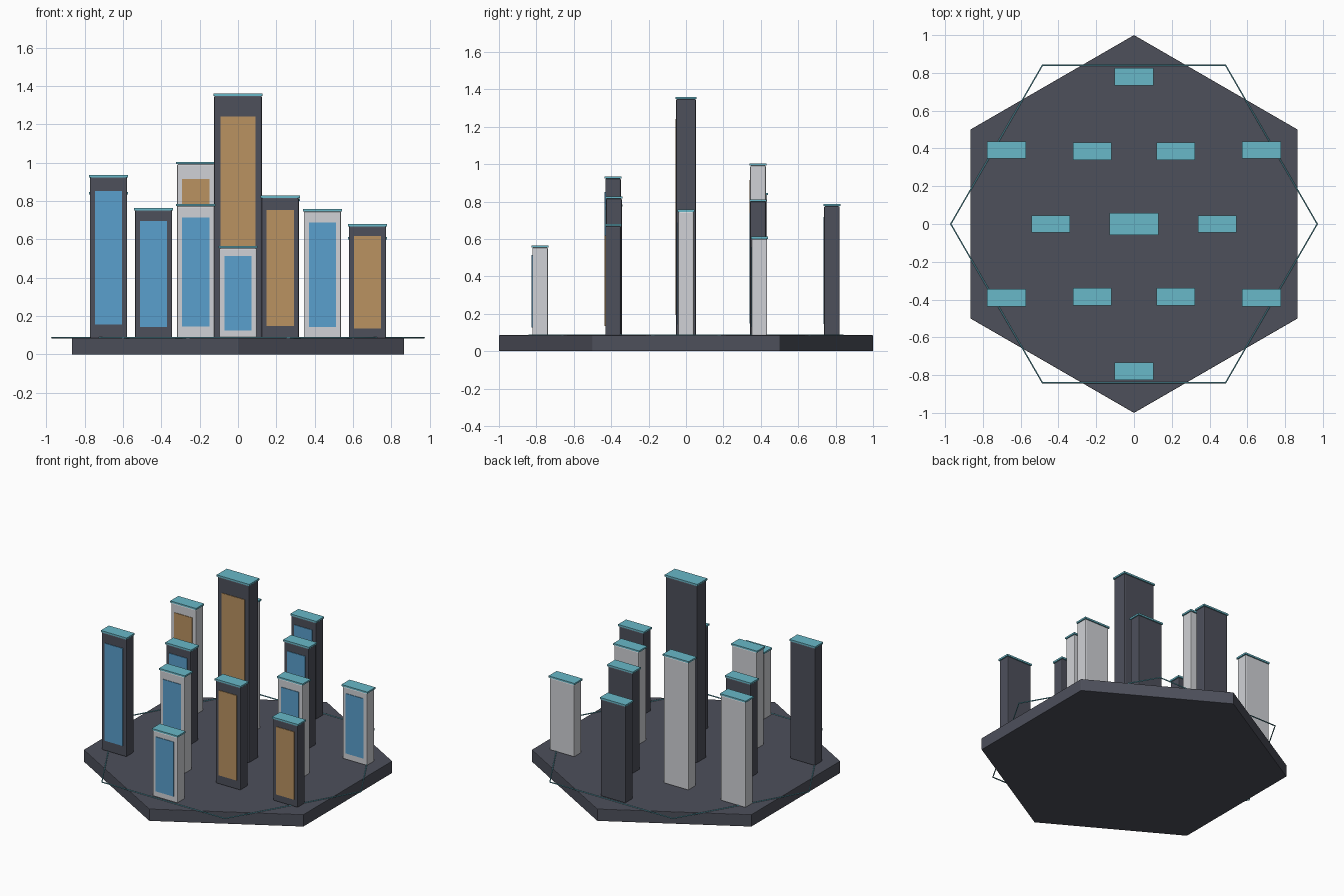
import bpy, math

if "Cube" in bpy.data.objects:
    bpy.data.objects.remove(bpy.data.objects["Cube"])


def material(name, rgb):
    m = bpy.data.materials.new(name)
    m.diffuse_color = (*rgb, 1)
    m.use_nodes = True
    m.node_tree.nodes["Principled BSDF"].inputs["Base Color"].default_value = m.diffuse_color
    return m


DARK = material("charcoal", (0.075, 0.08, 0.105))
LIGHT = material("pale grey", (0.63, 0.64, 0.67))
BLUE = material("blue glass", (0.10, 0.35, 0.61))
AMBER = material("amber glass", (0.49, 0.29, 0.12))
TEAL = material("teal", (0.14, 0.48, 0.58))

BASE_TOP = 0.086


def finish(obj, name, mat, bevel=0):
    obj.name = name
    obj.data.materials.append(mat)
    if bevel:
        mod = obj.modifiers.new("soft edges", 'BEVEL')
        mod.width = bevel
        mod.segments = 2
    return obj


def box(name, x, y, z0, z1, w, d, mat, bevel=0):
    bpy.ops.mesh.primitive_cube_add(size=1, location=(x, y, (z0 + z1) / 2))
    obj = bpy.context.object
    obj.scale = (w, d, z1 - z0)
    bpy.ops.object.transform_apply(location=False, rotation=False, scale=True)
    return finish(obj, name, mat, bevel)


def tower(name, x, y, top, body, glass, w=0.194, d=0.083):
    cap_z = top - 0.012
    h = cap_z - BASE_TOP
    mid = BASE_TOP + h / 2
    # body, front window plate and roof cap
    box(name + "_body", x, y, BASE_TOP - 0.002, cap_z, w, d, body, 0.006)
    box(name + "_window", x, y - d / 2, mid - 0.415 * h, mid + 0.415 * h,
        w * 0.73, 0.008, glass)
    box(name + "_cap", x, y, cap_z, top, w + 0.01, d + 0.008, TEAL)


# hexagonal base with corners pointing front and back
bpy.ops.mesh.primitive_cylinder_add(vertices=6, radius=1, depth=BASE_TOP,
                                    location=(0, 0, BASE_TOP / 2))
finish(bpy.context.object, "base", DARK, 0.003)

# thin hexagonal ring, turned 30 degrees from the base
ring = bpy.data.curves.new("ring", 'CURVE')
ring.dimensions = '3D'
ring.bevel_depth = 0.004
ring.bevel_resolution = 1
path = ring.splines.new('POLY')
path.points.add(5)
path.use_cyclic_u = True
for i, p in enumerate(path.points):
    a = math.radians(60 * i)
    p.co = (0.97 * math.cos(a), 0.97 * math.sin(a), BASE_TOP + 0.001, 1)
ring_obj = bpy.data.objects.new("ring", ring)
bpy.context.collection.objects.link(ring_obj)
ring.materials.append(TEAL)

# towers: x, y, top, body, window
tower("centre_tower", 0, 0, 1.36, DARK, AMBER, 0.248, 0.106)
layout = [
    (-0.675, -0.39, 0.935, DARK, BLUE),
    (-0.22, -0.385, 0.785, LIGHT, BLUE),
    (0.22, -0.385, 0.828, DARK, AMBER),
    (0.675, -0.39, 0.68, DARK, AMBER),
    (0, -0.78, 0.566, LIGHT, BLUE),
    (-0.44, 0, 0.763, DARK, BLUE),
    (0.44, 0, 0.757, LIGHT, BLUE),
    (-0.675, 0.392, 0.847, LIGHT, AMBER),
    (-0.22, 0.385, 1.004, LIGHT, AMBER),
    (0.22, 0.385, 0.812, DARK, BLUE),
    (0.675, 0.392, 0.612, LIGHT, BLUE),
    (0, 0.78, 0.787, DARK, BLUE),
]
for n, (x, y, top, body, glass) in enumerate(layout, 1):
    tower(f"tower_{n}", x, y, top, body, glass)
